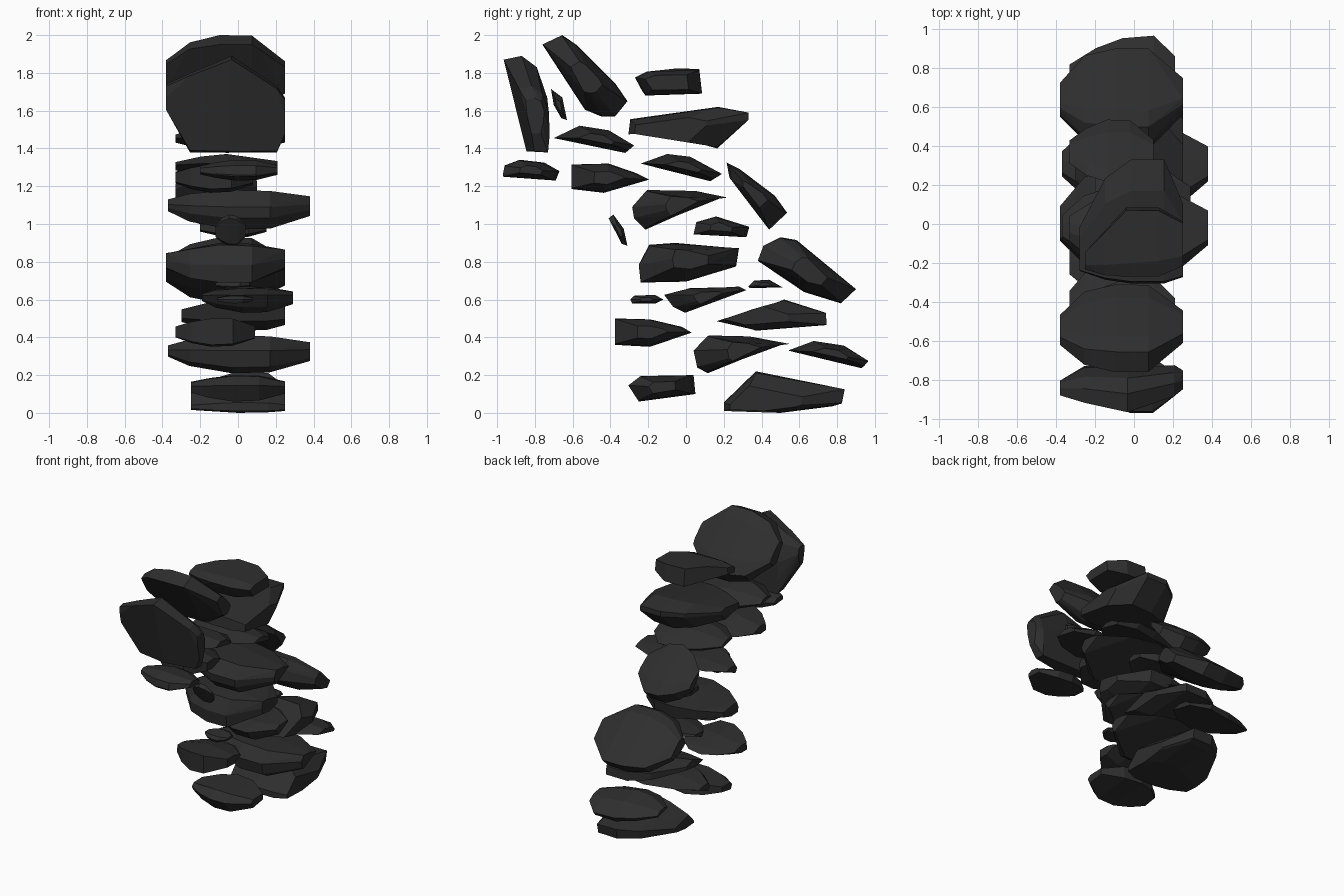
import bpy, bmesh
from mathutils import Vector

mat = bpy.data.materials.new("dark grey stone")
mat.diffuse_color = (0.027, 0.027, 0.027, 1)

# plan outlines: (fraction across x, start and end along the long axis, thickness)
SLAB = ((0, .32, .65, .4), (.2, .08, .93, .75), (.45, 0, 1, 1), (.72, 0, 1, .95), (1, .35, .7, .5))
UPRIGHT = ((0, .45, .7, .4), (.2, 0, .82, .75), (.55, 0, 1, 1), (.93, 0, .68, .7), (1, .2, .55, .5))
BROAD = ((0, .4, .65, .3), (.15, .2, .85, .7), (.45, 0, 1, 1), (.72, 0, .92, .95), (1, .35, .7, .5))
THIN = ((0, .35, .65, .3), (.25, .08, .85, .75), (.5, 0, .97, 1), (.8, .1, 1, .75), (1, .3, .75, .4))
BLOCK = ((0, .3, .65, .4), (.2, .12, .88, .75), (.45, 0, 1, 1), (.72, 0, .95, .95), (1, .3, .7, .45))
FLAT = ((0, .1, .35, .4), (.2, .02, .65, .8), (.42, 0, 1, 1), (.75, 0, 1, .95), (1, .15, .8, .6))
WIDE = ((0, .1, .45, .4), (.25, .03, .85, .8), (.5, 0, 1, 1), (.82, 0, 1, .95), (1, .05, .65, .6))


def rock(name, plan, x0, x1, side):
    """Convex faceted stone: side profile (y, z) swept over x, shaped by a plan outline."""
    pts = [Vector(p) for p in side]
    c = sum(pts, Vector((0, 0))) / len(pts)
    a, b = max(((p, q) for p in pts for q in pts), key=lambda pq: (pq[0] - pq[1]).length)
    d = b - a
    k = 0 if abs(d.x) > abs(d.y) else 1
    axis = d.normalized() * (1 if d[k] > 0 else -1)
    along = [(p - c).dot(axis) for p in pts]
    lo_a, span = min(along), max(along) - min(along)
    bm = bmesh.new()
    for f, lo, hi, thick in plan:
        for p, s in zip(pts, along):
            across = (p - c) - axis * s
            t = lo + (hi - lo) * (s - lo_a) / span
            q = c + axis * (lo_a + t * span) + across * thick
            bm.verts.new((x0 + (x1 - x0) * f, q.x, q.y))
    res = bmesh.ops.convex_hull(bm, input=bm.verts)
    junk = {g for g in res["geom_interior"] + res["geom_unused"]
            if isinstance(g, bmesh.types.BMVert)}
    bmesh.ops.delete(bm, geom=list(junk), context='VERTS')
    bmesh.ops.dissolve_limit(bm, angle_limit=0.12, verts=bm.verts, edges=bm.edges)
    bmesh.ops.recalc_face_normals(bm, faces=bm.faces)
    me = bpy.data.meshes.new(name)
    bm.to_mesh(me)
    bm.free()
    me.materials.append(mat)
    bpy.context.collection.objects.link(bpy.data.objects.new(name, me))


# top slabs
rock("front_upright_slab", UPRIGHT, -.38, .25, [(-.965, 1.87), (-.87, 1.89), (-.79, 1.83),
     (-.735, 1.67), (-.73, 1.5), (-.74, 1.375), (-.845, 1.385), (-.925, 1.65)])
rock("top_leaning_slab", SLAB, -.38, .25, [(-.76, 1.95), (-.655, 2), (-.575, 1.945),
     (-.375, 1.745), (-.31, 1.65), (-.375, 1.57), (-.45, 1.57), (-.535, 1.605)])
rock("top_flat_stone", FLAT, -.25, .25, [(-.27, 1.775), (-.19, 1.81), (.07, 1.82), (.085, 1.69),
     (-.07, 1.70), (-.215, 1.68)])
rock("top_wide_stone", WIDE, -.28, .25, [(-.305, 1.475), (-.295, 1.555), (.17, 1.62), (.33, 1.59),
     (.33, 1.55), (.165, 1.40)])

# upper layer
rock("upper_thin_stone", THIN, -.33, .21, [(-.70, 1.455), (-.56, 1.52), (-.40, 1.495),
     (-.275, 1.41), (-.31, 1.375)])
rock("upper_front_stone", BLOCK, -.2, .21, [(-.97, 1.26), (-.96, 1.31), (-.88, 1.34),
     (-.75, 1.325), (-.67, 1.28), (-.69, 1.23), (-.965, 1.25)])
rock("upper_left_stone", BLOCK, -.33, .08, [(-.605, 1.315), (-.41, 1.32), (-.265, 1.27),
     (-.195, 1.235), (-.435, 1.165), (-.605, 1.185)])
rock("upper_middle_stone", THIN, -.33, .21, [(-.24, 1.32), (-.095, 1.37), (.03, 1.355),
     (.19, 1.26), (.14, 1.225)])
rock("upper_back_stone", BLOCK, -.33, .1, [(.215, 1.325), (.285, 1.29), (.47, 1.15), (.535, 1.06),
     (.44, .97), (.365, 1.065), (.23, 1.245)])

# middle layer
rock("middle_broad_stone", BROAD, -.37, .38, [(-.285, 1.09), (-.205, 1.18), (.05, 1.175),
     (.22, 1.14), (-.215, .97), (-.275, 1.03)])
rock("middle_back_stone", BLOCK, -.2, .15, [(.04, .945), (.055, 1.01), (.16, 1.04), (.335, .985),
     (.32, .93)])
rock("middle_thick_slab", SLAB, -.38, .25, [(-.25, .785), (-.195, .89), (-.06, .90), (.28, .87),
     (.265, .775), (0, .695), (-.24, .69)])
rock("back_leaning_slab", SLAB, -.38, .25, [(.38, .805), (.41, .885), (.5, .93), (.585, .915),
     (.9, .655), (.82, .58), (.625, .64)])

# lower layer
rock("lower_wedge_stone", BROAD, -.19, .29, [(-.115, .625), (.02, .66), (.28, .67), (.32, .65),
     (-.005, .53), (-.065, .56)])
rock("lower_back_stone", WIDE, -.3, .25, [(.165, .485), (.52, .60), (.74, .53), (.745, .465),
     (.365, .435)])
rock("lower_front_stone", BLOCK, -.33, .09, [(-.375, .50), (-.19, .495), (-.02, .455),
     (.03, .425), (-.19, .35), (-.375, .36)])
rock("lower_broad_stone", BROAD, -.37, .38, [(.04, .33), (.12, .41), (.335, .405), (.55, .365),
     (.115, .21), (.06, .24)])
rock("lower_thin_stone", THIN, -.33, .21, [(.54, .33), (.68, .38), (.845, .355), (.965, .27),
     (.94, .235)])

# base stones
rock("base_front_stone", BLOCK, -.25, .25, [(-.305, .145), (-.24, .195), (.04, .2), (.05, .10),
     (-.25, .06)])
rock("base_back_stone", WIDE, -.25, .25, [(.2, .055), (.37, .22), (.84, .125), (.825, .05),
     (.775, .035), (.5, 0), (.2, .01)])

# small chips
rock("upper_chip", BLOCK, -.12, .04, [(-.715, 1.715), (-.655, 1.67), (-.63, 1.55), (-.66, 1.56),
     (-.7, 1.63)])
rock("middle_chip", BLOCK, -.12, .04, [(-.41, 1.03), (-.385, 1.05), (-.33, .975), (-.31, .885),
     (-.34, .895)])
rock("back_chip", BLOCK, -.12, .06, [(.33, .67), (.36, .70), (.44, .705), (.51, .665), (.34, .66)])
rock("front_chip", BLOCK, -.11, .08, [(-.295, .60), (-.275, .62), (-.165, .625), (-.12, .60),
     (-.16, .58), (-.285, .58)])
